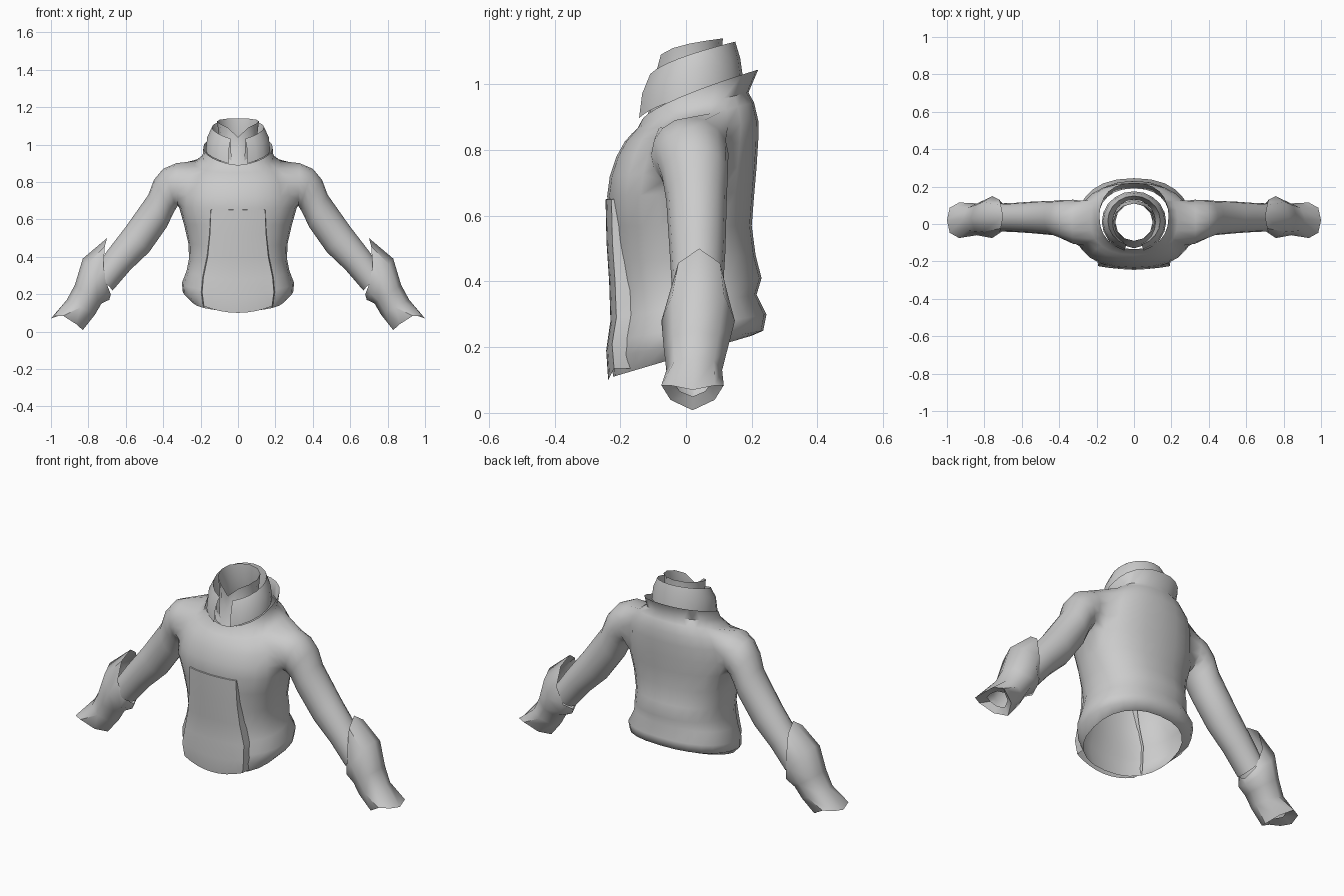
import bpy, bmesh, math
from mathutils import Vector

if "Cube" in bpy.data.objects:
    bpy.data.objects.remove(bpy.data.objects["Cube"])

cloth = bpy.data.materials.new("grey cloth")
cloth.diffuse_color = (0.6, 0.6, 0.6, 1)
cloth.use_nodes = True
cloth.node_tree.nodes["Principled BSDF"].inputs["Base Color"].default_value = cloth.diffuse_color


def finish(bm, name, angle=50):
    bmesh.ops.remove_doubles(bm, verts=bm.verts, dist=0.0005)
    bmesh.ops.recalc_face_normals(bm, faces=bm.faces)
    me = bpy.data.meshes.new(name)
    bm.to_mesh(me)
    bm.free()
    me.materials.append(cloth)
    ob = bpy.data.objects.new(name, me)
    bpy.context.collection.objects.link(ob)
    bpy.ops.object.select_all(action='DESELECT')
    ob.select_set(True)
    bpy.context.view_layer.objects.active = ob
    bpy.ops.object.shade_smooth_by_angle(angle=math.radians(angle))
    return ob


def skin(bm, rings, closed=True, skip=lambda i, k: False):
    """Join neighbouring rows of vertices with quads."""
    n = len(rings[0])
    for i in range(len(rings) - 1):
        for k in range(n if closed else n - 1):
            if not skip(i, k):
                j = (k + 1) % n
                bm.faces.new((rings[i][k], rings[i][j], rings[i + 1][j], rings[i + 1][k]))


def spow(v, p):
    return math.copysign(abs(v) ** p, v)


def body_ring(bm, zf, zb, hw, yf, yb, angles, bend=1.0, p=0.87):
    """Horizontal loop whose height rises from front (zf) to back (zb)."""
    out = []
    for a in angles:
        s = spow(math.sin(a), p)
        t = max(0.0, (s + 1) / 2)
        out.append(bm.verts.new((hw * spow(math.cos(a), p),
                                 (yf + yb) / 2 + (yb - yf) / 2 * s,
                                 zf + (zb - zf) * t ** bend)))
    return out


def sleeve_ring(bm, side, n, top, bot, ry, yc, bump=(0, 0)):
    """Loop across the arm between an upper and a lower point."""
    out = []
    for k in range(n):
        a = -math.pi + 2 * math.pi * k / n
        c, s = math.cos(a), math.sin(a)
        x = (top[0] + bot[0]) / 2 + (top[0] - bot[0]) / 2 * s + bump[0] * c * c
        z = (top[1] + bot[1]) / 2 + (top[1] - bot[1]) / 2 * s + bump[1] * c * c
        out.append(bm.verts.new((side * x, yc + ry * c, z)))
    return out


# torso with hem roll, shoulders and standing outer collar
N = 24
full = [2 * math.pi * k / N for k in range(N)]
body = [(.11, .235, .25, -.222, .20), (.17, .25, .295, -.228, .235),
        (.22, .30, .30, -.225, .245), (.29, .36, .275, -.215, .215),
        (.37, .41, .262, -.215, .23), (.46, .48, .265, -.222, .212),
        (.57, .57, .288, -.228, .20), (.66, .67, .315, -.24, .208),
        (.72, .75, .31, -.232, .215), (.78, .83, .30, -.212, .22),
        (.825, .89, .275, -.187, .22), (.85, .945, .235, -.165, .207),
        (.865, .975, .19, -.148, .19), (.89, 1.045, .185, -.135, .22)]
LOW, HIGH = 7, 11
bm = bmesh.new()
rings = [body_ring(bm, *r, full, 1.0 if i < 12 else 0.7) for i, r in enumerate(body)]


def armhole(i, k):
    return LOW <= i < HIGH and (k in (22, 23, 0, 1) or 10 <= k <= 13)


skin(bm, rings, skip=armhole)

# sleeves grown out of the armholes
arm = [((.33, .90), (.322, .672), .118, .012), ((.40, .87), (.33, .66), .108, .02),
       ((.45, .81), (.345, .635), .10, .027), ((.48, .73), (.38, .56), .092, .032),
       ((.60, .56), (.475, .425), .085, .035), ((.70, .43), (.575, .33), .078, .035),
       ((.77, .33), (.67, .22), .075, .035)]
for side, mid in ((1, 0), (-1, 12)):
    ks = [(mid + d * side) % N for d in (-2, -1, 0, 1, 2)]
    hole = [rings[i][ks[0]] for i in (9, 8, 7)]
    hole += [rings[LOW][k] for k in ks[1:]]
    hole += [rings[i][ks[4]] for i in (8, 9, 10, 11)]
    hole += [rings[HIGH][k] for k in ks[3::-1]]
    hole += [rings[10][ks[0]]]
    loops = [hole] + [sleeve_ring(bm, side, 16, *a) for a in arm]
    skin(bm, loops)
for v in [v for v in bm.verts if not v.link_faces]:
    bm.verts.remove(v)
finish(bm, "torso_and_sleeves", 60)

# flared cuffs with a turned-in end
cuff = [((.70, .50), (.68, .20), .09, .04, (.03, 0)),
        ((.83, .39), (.688, .17), .112, .037, (0, 0)),
        ((.872, .25), (.73, .15), .098, .03, (0, 0)),
        ((.915, .17), (.765, .09), .085, .025, (0, 0)),
        ((1.0, .07), (.83, .008), .095, .02, (.02, .045)),
        ((.945, .09), (.85, .05), .055, .02, (0, .02))]
for side, name in ((1, "right_cuff"), (-1, "left_cuff")):
    bm = bmesh.new()
    skin(bm, [sleeve_ring(bm, side, 8, *c) for c in cuff])
    finish(bm, name, 50)

# folded collar, open at the front
M = 18
gap = math.radians(17)
arc = [-math.pi / 2 + gap + (2 * math.pi - 2 * gap) * k / M for k in range(M + 1)]
bm = bmesh.new()
fold = [(.90, 1.0, .115, -.115, .13), (1.02, 1.13, .14, -.115, .15),
        (.96, 1.08, .165, -.14, .165), (.885, 1.01, .172, -.15, .175)]
skin(bm, [body_ring(bm, *f, arc, 0.6, 1.0) for f in fold], closed=False)
finish(bm, "folded_collar", 50)

# inner neck band
ten = [2 * math.pi * k / 12 for k in range(12)]
bm = bmesh.new()
skin(bm, [body_ring(bm, .88, .96, .12, -.13, .13, ten, 0.6, 1.0),
          body_ring(bm, .97, 1.05, .10, -.09, .11, ten, 0.6, 1.0),
          body_ring(bm, 1.04, 1.14, .112, -.09, .112, ten, 0.25, 1.0)])
finish(bm, "neck_band", 50)

# front pouch: nearly flat panel with sides returning to the body
pouch = [(.655, .14, -.215, 0), (.65, .145, -.245, 0), (.52, .15, -.242, 0),
         (.40, .162, -.234, 0), (.28, .185, -.23, .01), (.19, .192, -.243, .02),
         (.10, .182, -.237, .035)]
bm = bmesh.new()
rows = []
for z, hw, y, lift in pouch:
    row = []
    for k in range(-4, 5):
        f = k / 4
        row.append(bm.verts.new((hw * f, y + .018 * f * f, z + lift * f * f)))
    ends = [bm.verts.new((s * (hw + .006), y + .075, z + lift)) for s in (-1, 1)]
    rows.append([ends[0]] + row + [ends[1]])
skin(bm, rows, closed=False)
finish(bm, "front_pouch", 45)
